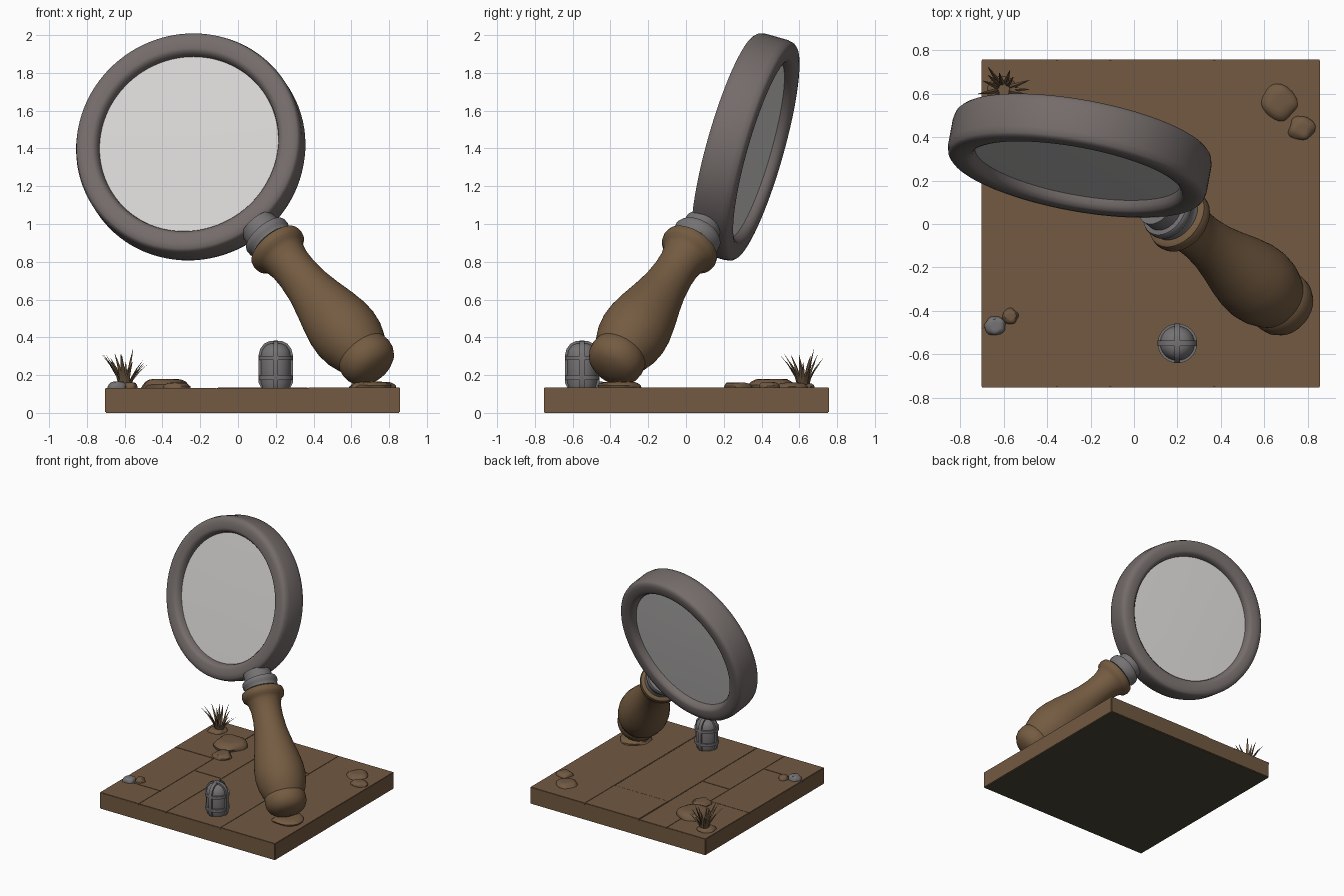
import bpy, bmesh, math, random
from mathutils import Vector, Matrix, noise

if "Cube" in bpy.data.objects:
    bpy.data.objects.remove(bpy.data.objects["Cube"])
random.seed(4)


def mat(name, r, g, b):
    m = bpy.data.materials.new(name)
    m.diffuse_color = (r, g, b, 1)
    m.use_nodes = True
    m.node_tree.nodes["Principled BSDF"].inputs["Base Color"].default_value = m.diffuse_color
    return m


WOOD = mat("wood", .168, .1, .053)
HANDLE = mat("handle wood", .175, .105, .053)
RIM = mat("rim metal", .175, .15, .145)
STEEL = mat("steel", .18, .17, .175)
GLASS = mat("glass", .67, .66, .65)
STONE = mat("brown stone", .165, .1, .055)
GRASS = mat("dry grass", .16, .1, .053)
UNDER = mat("dark underside", .07, .062, .035)


def finish(name, bm, material, smooth=40):
    bmesh.ops.recalc_face_normals(bm, faces=bm.faces)
    me = bpy.data.meshes.new(name)
    bm.to_mesh(me)
    bm.free()
    ob = bpy.data.objects.new(name, me)
    bpy.context.collection.objects.link(ob)
    me.materials.append(material)
    if smooth:
        for o in bpy.context.selected_objects:
            o.select_set(False)
        ob.select_set(True)
        bpy.context.view_layer.objects.active = ob
        bpy.ops.object.shade_smooth_by_angle(angle=math.radians(smooth))
    return ob


def lathe(name, profile, origin, axis, material, closed=False, seg=64):
    """Turn (radius, height) points around an axis."""
    bm = bmesh.new()
    rot = Vector(axis).to_track_quat('Z', 'Y').to_matrix().to_4x4()
    M = Matrix.Translation(origin) @ rot
    rings = []
    for r, h in profile:
        if r == 0:
            rings.append([bm.verts.new(M @ Vector((0, 0, h)))] * seg)
        else:
            rings.append([bm.verts.new(M @ Vector((r * math.cos(2 * math.pi * i / seg),
                          r * math.sin(2 * math.pi * i / seg), h))) for i in range(seg)])
    pairs = list(zip(rings, rings[1:])) + ([(rings[-1], rings[0])] if closed else [])
    for a, b in pairs:
        for i in range(seg):
            j = (i + 1) % seg
            vs = list(dict.fromkeys((a[i], a[j], b[j], b[i])))
            if len(vs) > 2:
                bm.faces.new(vs)
    return finish(name, bm, material)


def box(name, lo, hi, material, bevel=.006):
    bm = bmesh.new()
    bmesh.ops.create_cube(bm, size=1)
    for v in bm.verts:
        v.co = Vector([lo[k] + (v.co[k] + .5) * (hi[k] - lo[k]) for k in range(3)])
    bmesh.ops.bevel(bm, geom=bm.edges[:], offset=bevel, segments=2, affect='EDGES')
    return finish(name, bm, material)


def stone(name, pos, size, material):
    bm = bmesh.new()
    bmesh.ops.create_icosphere(bm, subdivisions=3, radius=1)
    for v in bm.verts:
        k = 1 + .22 * noise.noise(v.co * 1.3 + Vector(pos) * 9)
        p = v.co * k
        p.z = min(p.z, .75) / .75       # flattened top
        v.co = Vector([pos[i] + p[i] * size[i] for i in range(3)])
    return finish(name, bm, material, 35)


# Base slab (dark underneath) with boards of slightly different height
X0, X1, Y0, Y1 = -.703, .857, -.753, .757
slab = box("base_slab", (X0, Y0, 0), (X1, Y1, .126), WOOD, .005)
slab.data.materials.append(UNDER)
for f in slab.data.polygons:
    f.material_index = 1 if f.normal.z < -.9 else 0
seams = [(X0, -.355, [-.48, .2]), (-.355, -.11, [-.05]),
         (-.11, .37, [.38]), (.37, X1, [])]
for a, b, cuts in seams:
    ys = [Y0] + cuts + [Y1]
    for c, d in zip(ys, ys[1:]):
        top = .131 + random.random() * .005
        box("base_board", (a, c, .115), (b, d, top), WOOD, .003)

# Lens rim and glass
C = Vector((-.250, .315, 1.408))
N = Vector((-.175, -.945, .27)).normalized()
half = [(.48, .05), (.486, .08), (.5, .1), (.515, .106), (.56, .107), (.588, .102), (.599, .09), (.606, .06)]
lathe("lens_rim", half + [(r, -h) for r, h in reversed(half)], C, N, RIM, True, 96)
lathe("lens_glass", [(0, .06), (.25, .059), (.486, .054), (.486, -.054), (.25, -.059), (0, -.06)],
      C, N, GLASS, seg=96)

# Metal neck between rim and handle
P0 = Vector((.19, .035, .89))
A = (P0 - C).normalized()
L = (P0 - C).length
lathe("neck", [(0, .585), (.1, .585), (.104, L - .085), (.125, L - .08), (.13, L - .07),
               (.13, L - .045), (.122, L - .035), (.122, L - .01), (.126, L + .01), (0, L + .01)],
      C, A, STEEL)

# Turned wooden handle with collar and butt cap
D = Vector((.52, -.425, -.64)).normalized()
lathe("handle", [(0, 0), (.135, 0), (.152, .012), (.157, .035), (.152, .06), (.134, .075), (.122, .1),
                 (.112, .15), (.111, .22), (.12, .32), (.14, .42), (.164, .52), (.181, .61), (.185, .68),
                 (.177, .75), (.158, .81), (.145, .84), (0, .86)], P0, D, HANDLE)
lathe("handle_butt", [(0, .81), (.138, .82), (.149, .838), (.153, .87), (.149, .905), (.132, .94),
                      (.1, .965), (.05, .98), (0, .985)], P0, D, HANDLE)
stone("handle_foot", (.70, -.36, .135), (.125, .11, .03), HANDLE)

# Small caged lamp
LX, LY = .2, -.55
lathe("lamp_body", [(0, .13), (.07, .13), (.08, .16), (.08, .3), (.074, .33), (.055, .357), (.03, .368),
                    (0, .37)], (LX, LY, 0), (0, 0, 1), STEEL, seg=24)
for z in (.175, .28):
    lathe("lamp_band", [(.078, z), (.091, z), (.091, z + .022), (.078, z + .022)],
          (LX, LY, 0), (0, 0, 1), STEEL, True, 24)
outer = [(.076, .13), (.091, .16), (.091, .305), (.083, .338), (.062, .366), (.033, .38), (0, .382)]
path = outer + [(-r, z) for r, z in reversed(outer[:-1])]
for k in range(2):
    bm = bmesh.new()
    rows = []
    for r, z in path:
        q = Vector((r, 0, z))
        inn = Vector((r * .84, 0, z - (.015 if z > .3 else 0)))
        rows.append([bm.verts.new(p + Vector((0, s, 0)))
                     for p, s in ((q, -.013), (q, .013), (inn, .013), (inn, -.013))])
    for a, b in zip(rows, rows[1:]):
        for i in range(4):
            bm.faces.new((a[i], a[(i + 1) % 4], b[(i + 1) % 4], b[i]))
    bm.faces.new(rows[0])
    bm.faces.new(rows[-1])
    bmesh.ops.transform(bm, verts=bm.verts, matrix=Matrix.Translation((LX, LY, 0))
                        @ Matrix.Rotation(k * math.pi / 2, 4, 'Z'))
    finish("lamp_cage_bar", bm, STEEL, 30)

# Scattered stones
stone("grey_stone", (-.64, -.47, .13), (.05, .045, .035), STEEL)
for p, s in (((-.57, -.425, .13), (.036, .036, .03)), ((-.39, .46, .13), (.125, .125, .05)),
             ((-.33, .27, .13), (.07, .075, .03)), ((-.61, .61, .13), (.07, .07, .025)),
             ((.67, .56, .13), (.08, .085, .03)), ((.77, .44, .13), (.06, .055, .033))):
    stone("brown_stone", p, s, STONE)

# Tuft of dry grass: thin bent blades
bm = bmesh.new()
for i in range(16):
    ang = i * 2.4
    out = random.uniform(.03, .11)
    h = random.uniform(.13, .21) * (1.1 - out * 2)
    d = Vector((math.cos(ang), math.sin(ang), 0))
    s = Vector((-d.y, d.x, 0))
    base = Vector((-.60, .62, .13)) + d * .025
    rows = []
    for t in (0, .35, .7, 1):
        p = base + d * out * t ** 1.6 + Vector((0, 0, h * t))
        w = .012 * (1 - t ** 2) + .001
        rows.append([bm.verts.new(p + s * w), bm.verts.new(p - s * w), bm.verts.new(p - d * w * .7)])
    for a, b in zip(rows, rows[1:]):
        for k in range(3):
            bm.faces.new((a[k], a[(k + 1) % 3], b[(k + 1) % 3], b[k]))
    bm.faces.new(rows[-1])
finish("grass_tuft", bm, GRASS, 30)
